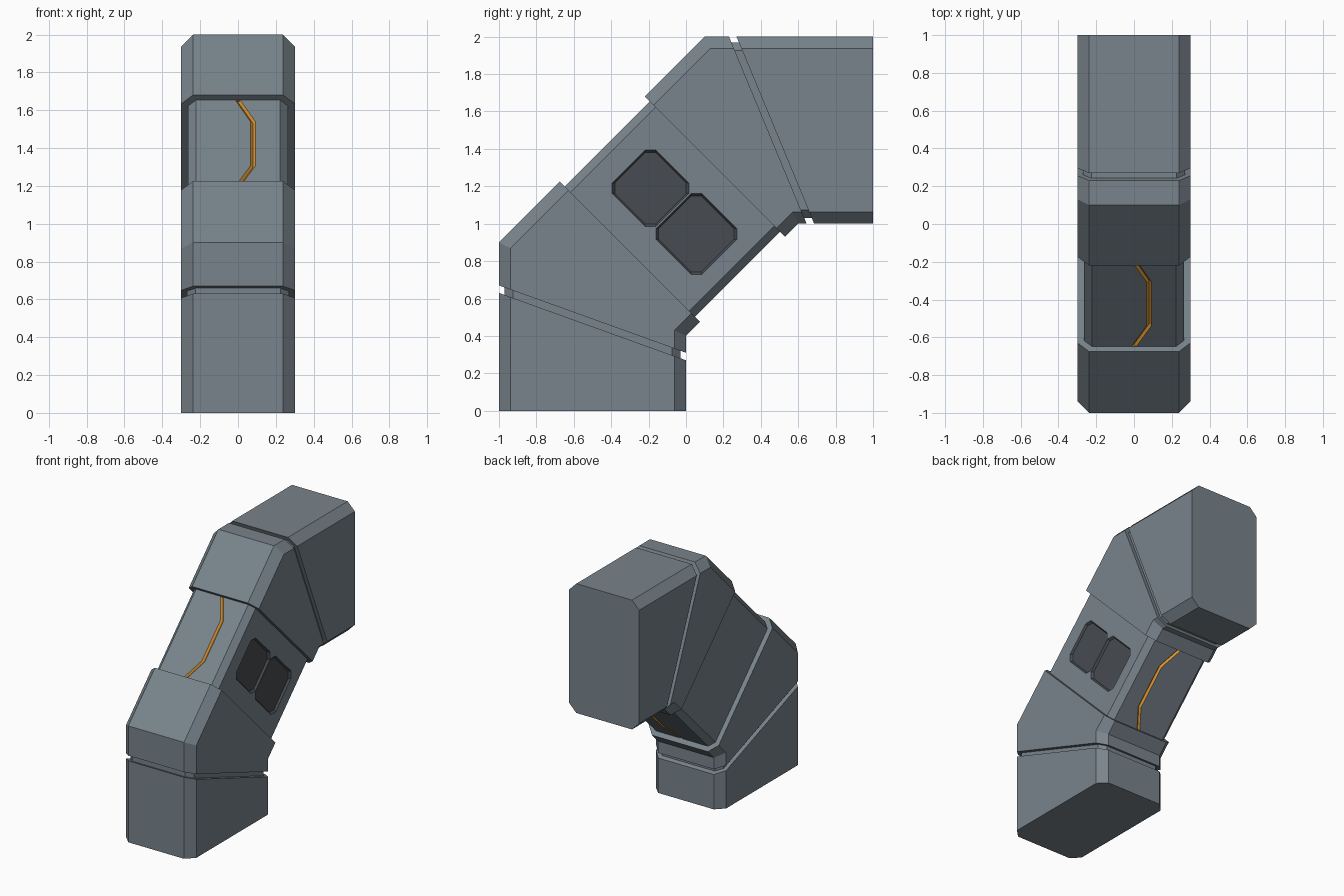
import bpy, bmesh
from mathutils import Vector

if "Cube" in bpy.data.objects:
    bpy.data.objects.remove(bpy.data.objects["Cube"])


def material(name, rgb):
    m = bpy.data.materials.new(name)
    m.diffuse_color = (*rgb, 1)
    m.use_nodes = True
    m.node_tree.nodes["Principled BSDF"].inputs["Base Color"].default_value = m.diffuse_color
    return m


STEEL = material("blue_grey_steel", (0.19, 0.23, 0.26))
DARK = material("dark_panel", (0.063, 0.07, 0.08))
ORANGE = material("orange_wire", (0.72, 0.30, 0.03))
MATS = [STEEL, DARK, ORANGE]


def loft(name, rings, index=0):
    """Skin a list of equal rings and cap both ends."""
    bm = bmesh.new()
    loops = [[bm.verts.new(p) for p in r] for r in rings]
    n = len(loops[0])
    for a, b in zip(loops, loops[1:]):
        for i in range(n):
            j = (i + 1) % n
            bm.faces.new((a[i], a[j], b[j], b[i]))
    bm.faces.new(loops[0])
    bm.faces.new(loops[-1])
    bmesh.ops.recalc_face_normals(bm, faces=bm.faces)
    for f in bm.faces:
        f.material_index = index
    me = bpy.data.meshes.new(name)
    bm.to_mesh(me)
    bm.free()
    for m in MATS:
        me.materials.append(m)
    ob = bpy.data.objects.new(name, me)
    bpy.context.collection.objects.link(ob)
    return ob


def carve(target, rings, index):
    """Cut a lofted shape out of the target, colouring the cut faces."""
    cutter = loft("cutter", rings, index)
    cutter.hide_render = True
    mod = target.modifiers.new("carve", 'BOOLEAN')
    mod.object, mod.operation, mod.solver = cutter, 'DIFFERENCE', 'EXACT'
    bpy.context.view_layer.objects.active = target
    bpy.ops.object.modifier_apply(modifier=mod.name)
    bpy.data.objects.remove(cutter)


def section(outer, inner, d):
    """Chamfered rectangle between an outer and inner (y, z) point, inset by d."""
    w, c = 0.3 - d, 0.062 - 0.586 * d
    o, i = Vector(outer), Vector(inner)
    ring = [(-w, d + c), (-w + c, d), (w - c, d), (w, d + c),
            (w, 1 - d - c), (w - c, 1 - d), (-w + c, 1 - d), (-w, 1 - d - c)]
    return [(x, *o.lerp(i, f)) for x, f in ring]


def diag(s, offset):
    """Point on the 45 degree run: y + z = s, z - y = offset."""
    return ((s - offset) / 2, (s + offset) / 2)


OUT, INN, LO, HI = 1.90, 0.40, 0.55, 1.46   # diagonal run and its sleeve edges
STEP, GROOVE = 0.036, 0.03

# Bent duct body: legs, grooves, mitred corners and the recessed middle
stations = [
    ((-1, 0), (0, 0), 0),
    ((-1, 0.63), (0, 0.27), 0), ((-1, 0.63), (0, 0.27), GROOVE),
    ((-1, 0.67), (0, 0.31), GROOVE), ((-1, 0.67), (0, 0.31), 0),
    ((-1, 0.90), (0, 0.40), 0),
    (diag(LO, OUT), diag(LO, INN), 0), (diag(LO, OUT), diag(LO, INN), STEP),
    (diag(HI, OUT), diag(HI, INN), STEP), (diag(HI, OUT), diag(HI, INN), 0),
    ((0.10, 2), (0.60, 1), 0),
    ((0.23, 2), (0.645, 1), 0), ((0.23, 2), (0.645, 1), GROOVE),
    ((0.27, 2), (0.685, 1), GROOVE), ((0.27, 2), (0.685, 1), 0),
    ((1, 2), (1, 1), 0),
]
body = loft("duct_body", [section(*s) for s in stations])

# Two sunken dark panels on the right side only
R = 0.5 ** 0.5


def panel_ring(x, cy, cz, a, c):
    uv = [(a - c, a), (a, a - c), (a, c - a), (a - c, -a),
          (c - a, -a), (-a, c - a), (-a, a - c), (c - a, a)]
    return [(x, cy + (u + v) * R, cz + (v - u) * R) for u, v in uv]


for cy, cz, a in ((-0.19, 1.19, 0.165), (0.055, 0.945, 0.173)):
    carve(body, [panel_ring(0.3 - STEP + dx, cy, cz, a - inset, 0.04)
                 for dx, inset in ((0.02, 0), (0, 0), (-0.015, 0.010))], 1)

# Orange V-shaped channels along the outer and inner faces of the middle
path = [(0.0, LO + 0.002), (0.08, 0.77), (0.08, 1.23), (0.0, HI - 0.002)]
width = OUT - INN
for offset, out in ((OUT - STEP * width, 1), (INN + STEP * width, -1)):
    rings = []
    for x, s in path:
        top, lip, deep = (diag(s, offset + out * h) for h in (0.02, 0, -0.02))
        rings.append([(x - 0.013, *top), (x + 0.013, *top),
                      (x + 0.013, *lip), (x, *deep), (x - 0.013, *lip)])
    carve(body, rings, 2)
